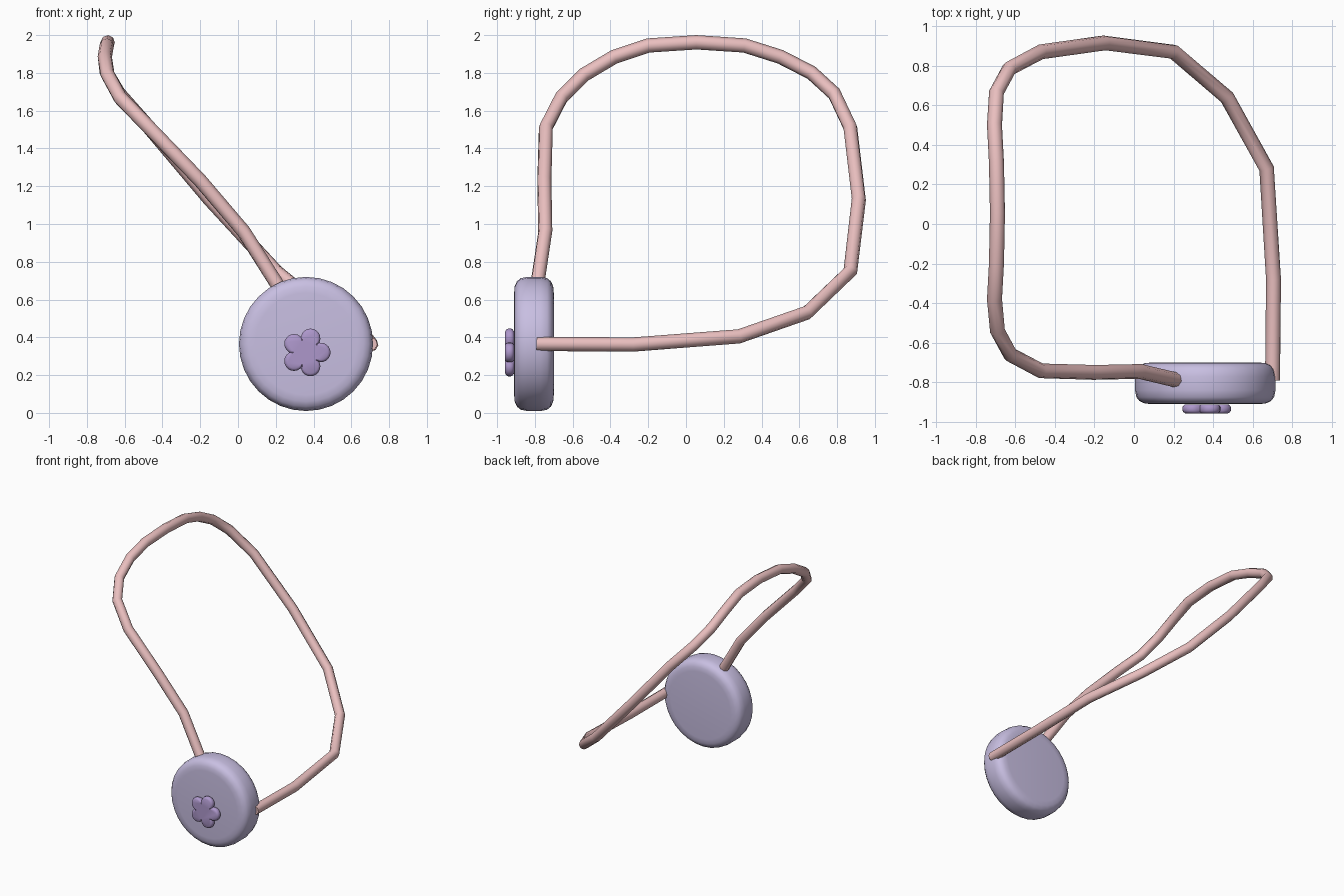
import bpy, bmesh
from math import sin, cos, pi, sqrt

if "Cube" in bpy.data.objects:
    bpy.data.objects.remove(bpy.data.objects["Cube"])


def material(name, col):
    m = bpy.data.materials.new(name)
    m.diffuse_color = (*col, 1)
    m.use_nodes = True
    m.node_tree.nodes["Principled BSDF"].inputs["Base Color"].default_value = m.diffuse_color
    return m


def loft(name, rings, mat, angle):
    """Join rings of points with quads and cap both ends."""
    bm = bmesh.new()
    loops = [[bm.verts.new(p) for p in r] for r in rings]
    n = len(loops[0])
    for a, b in zip(loops, loops[1:]):
        for i in range(n):
            j = (i + 1) % n
            bm.faces.new((a[i], a[j], b[j], b[i]))
    bm.faces.new(loops[0][::-1])
    bm.faces.new(loops[-1])
    bmesh.ops.recalc_face_normals(bm, faces=bm.faces)
    me = bpy.data.meshes.new(name)
    bm.to_mesh(me)
    bm.free()
    ob = bpy.data.objects.new(name, me)
    bpy.context.collection.objects.link(ob)
    me.materials.append(mat)
    bpy.ops.object.select_all(action='DESELECT')
    ob.select_set(True)
    bpy.context.view_layer.objects.active = ob
    bpy.ops.object.shade_smooth_by_angle(angle=angle)
    return ob


lilac = material("lilac", (0.58, 0.52, 0.76))
violet = material("violet", (0.42, 0.31, 0.60))
pink = material("pink", (0.82, 0.52, 0.52))

# Round medallion, turned about the y axis
half = [(0.27, 0.105), (0.305, 0.102), (0.332, 0.09), (0.348, 0.07), (0.355, 0.035)]
profile = [(r, -d) for r, d in half] + half[::-1]
SIDES = 32
loft("medallion",
     [[(0.36 + r * cos(2 * pi * i / SIDES), -0.805 + d,
        0.365 + r * sin(2 * pi * i / SIDES)) for i in range(SIDES)]
      for r, d in profile], lilac, 0.7)

# Five-petal flower on the front
OFFSET, PETAL, STEPS = 0.078, 0.052, 10


def flower_ring(y, inset):
    pts = []
    for k in range(5 * STEPS):
        d = (k % STEPS) / STEPS * 2 * pi / 5 - pi / 5
        b = PETAL - inset * 0.3
        r = OFFSET * cos(d) + sqrt(max(b * b - (OFFSET * sin(d)) ** 2, 0)) - inset * 0.7
        t = 2 * pi / 5 * (k // STEPS) + d
        pts.append((0.36 + r * cos(t), y, 0.32 + r * sin(t)))
    return pts


loft("flower", [flower_ring(y, s) for y, s in
                [(-0.957, 0.015), (-0.951, 0.005), (-0.942, 0),
                 (-0.926, 0), (-0.917, 0.005), (-0.911, 0.015)]], violet, 0.7)

# Cord: one open loop between two points of the medallion rim
path = [(0.22, -0.79, 0.66), (0.03, -0.745, 0.96), (-0.20, -0.75, 1.23),
        (-0.47, -0.742, 1.51), (-0.625, -0.66, 1.67), (-0.69, -0.54, 1.79),
        (-0.705, -0.38, 1.885), (-0.695, -0.20, 1.945), (-0.69, 0.055, 1.962),
        (-0.695, 0.31, 1.945), (-0.705, 0.50, 1.885), (-0.695, 0.665, 1.80),
        (-0.63, 0.785, 1.69), (-0.47, 0.87, 1.51), (-0.15, 0.915, 1.13),
        (0.20, 0.87, 0.75), (0.47, 0.64, 0.53), (0.67, 0.28, 0.405),
        (0.705, -0.28, 0.362), (0.70, -0.79, 0.365)]
cu = bpy.data.curves.new("cord", 'CURVE')
cu.dimensions = '3D'
cu.bevel_depth = 0.038
cu.bevel_resolution = 2
cu.use_fill_caps = True
sp = cu.splines.new('POLY')
sp.points.add(len(path) - 1)
for p, c in zip(sp.points, path):
    p.co = (*c, 1)
sp.use_smooth = True
cord = bpy.data.objects.new("cord", cu)
bpy.context.collection.objects.link(cord)
cu.materials.append(pink)
bpy.ops.object.select_all(action='DESELECT')
cord.select_set(True)
bpy.context.view_layer.objects.active = cord
bpy.ops.object.convert(target='MESH')
bpy.ops.object.shade_smooth_by_angle(angle=0.9)
